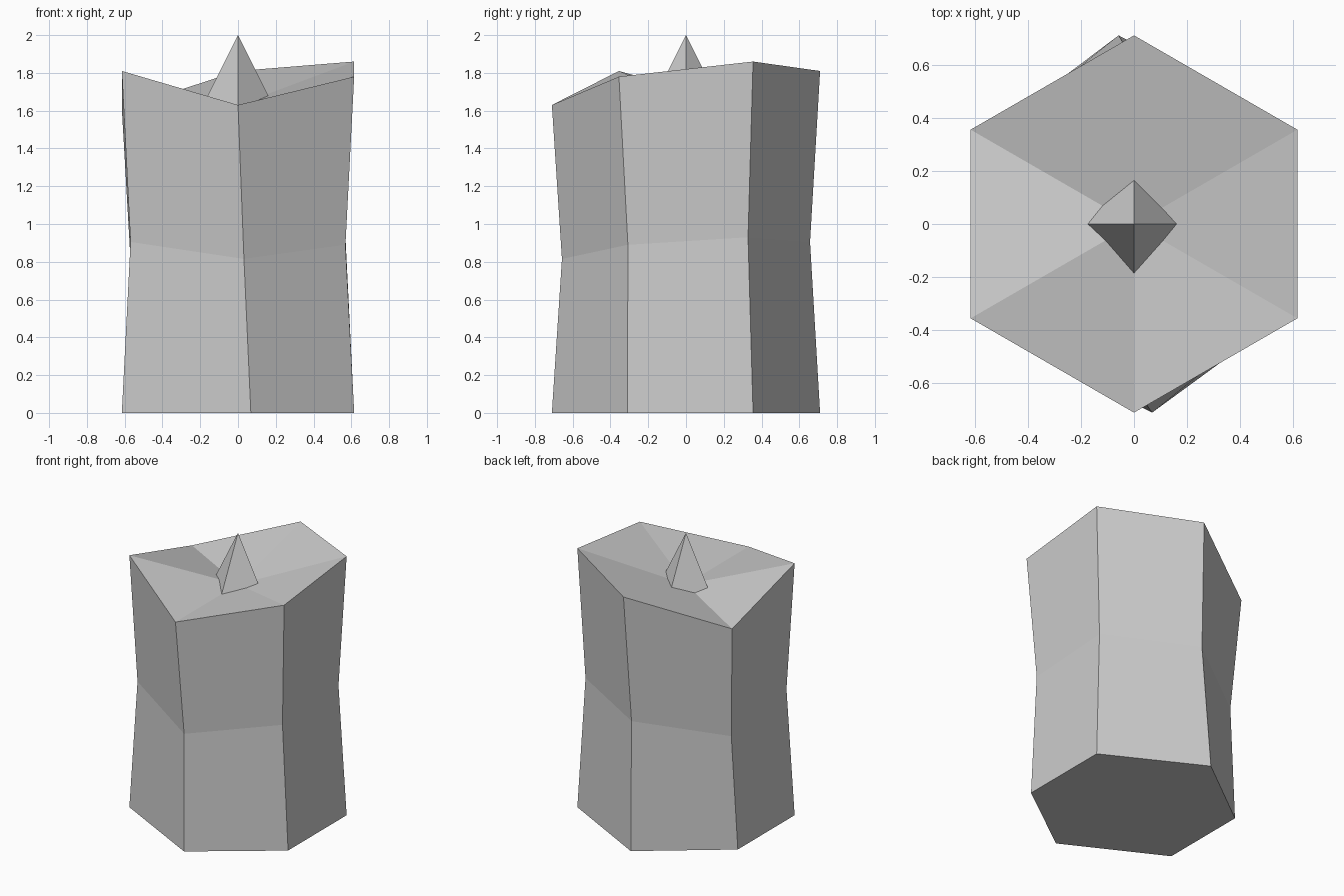
import bpy, bmesh
from mathutils import Vector

if "Cube" in bpy.data.objects:
    bpy.data.objects.remove(bpy.data.objects["Cube"])

# Six-sided post: uneven cut top, slightly twisted foot, pinched waist
top = [(0, -.71, 1.63), (.615, -.355, 1.78), (.615, .355, 1.86),
       (0, .71, 1.81), (-.615, .355, 1.61), (-.615, -.355, 1.81)]
foot = [(.068, -.71), (.615, -.31), (.615, .355),
        (-.058, .71), (-.615, .29), (-.615, -.355)]
PINCH = .925

bm = bmesh.new()
t = [Vector(p) for p in top]
f = [Vector((x, y, 0)) for x, y in foot]
m = [(a + b) / 2 for a, b in zip(t, f)]
for v in m:
    v.x *= PINCH
    v.y *= PINCH
rings = [[bm.verts.new(v) for v in ring] for ring in (f, m, t)]
centre = bm.verts.new((0, 0, 1.63))
for i in range(6):
    j = (i + 1) % 6
    for lo, hi in zip(rings, rings[1:]):
        bm.faces.new((lo[i], lo[j], hi[j], hi[i]))
    bm.faces.new((rings[2][i], rings[2][j], centre))
bm.faces.new(rings[0][::-1])
mesh = bpy.data.meshes.new("post")
bm.to_mesh(mesh)
bm.free()
bpy.context.collection.objects.link(bpy.data.objects.new("post", mesh))

# Four-sided spike rising from the middle of the top
bpy.ops.mesh.primitive_cone_add(vertices=4, radius1=.2, radius2=0, depth=.4,
                                location=(0, 0, 1.8))
bpy.context.object.name = "spike"
